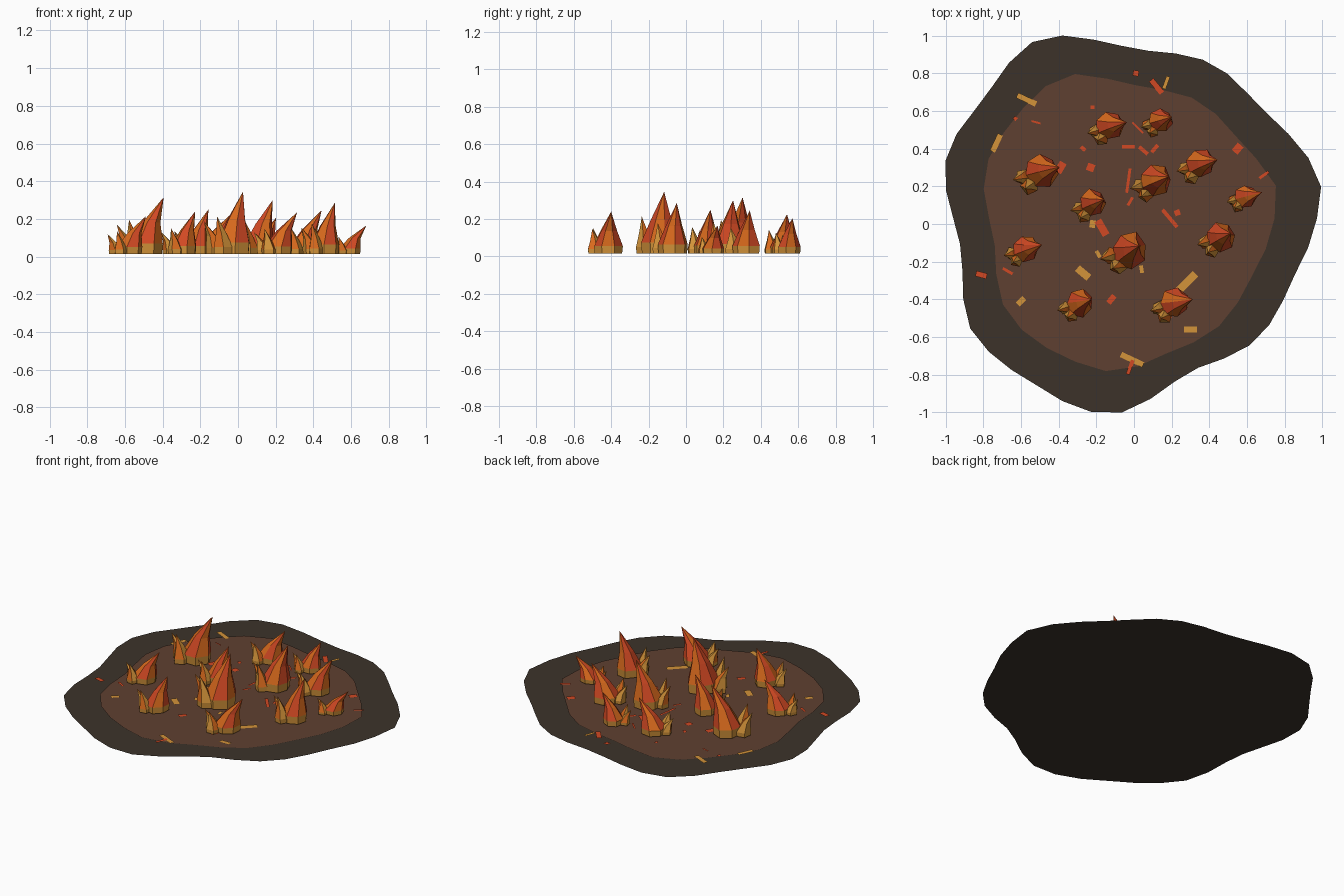
import bpy
import bmesh
import random
from math import cos, sin, pi, radians
from mathutils import Vector

random.seed(4)

default_cube = bpy.data.objects.get("Cube")
if default_cube:
    bpy.data.objects.remove(default_cube, do_unlink=True)


def make_material(name, red, green, blue):
    """Flat material from display colour values, converted to linear."""
    linear = [(channel / 255) ** 2.2 for channel in (red, green, blue)]
    material = bpy.data.materials.new(name)
    material.use_nodes = True
    material.diffuse_color = (*linear, 1)
    shader = material.node_tree.nodes["Principled BSDF"]
    shader.inputs["Base Color"].default_value = (*linear, 1)
    shader.inputs["Roughness"].default_value = 0.9
    return material


CHARRED = make_material("charred earth", 62, 54, 46)
SCORCHED = make_material("scorched brown", 95, 66, 52)
GOLD = make_material("flame gold", 210, 146, 60)
ORANGE = make_material("flame orange", 215, 105, 34)
RED = make_material("flame red", 208, 74, 40)


def add_object(name, bm, materials):
    mesh = bpy.data.meshes.new(name)
    bm.to_mesh(mesh)
    bm.free()
    for material in materials:
        mesh.materials.append(material)
    obj = bpy.data.objects.new(name, mesh)
    bpy.context.collection.objects.link(obj)
    return obj


def ground_patch(name, radii, height, material):
    """Flat irregular patch given by evenly spaced radii in hundredths."""
    bm = bmesh.new()
    corners = []
    for index, radius in enumerate(radii):
        angle = 2 * pi * index / len(radii)
        corners.append(bm.verts.new((-0.064 + radius / 100 * cos(angle),
                                     0.03 + radius / 100 * sin(angle),
                                     height)))
    bm.faces.new(corners)
    bmesh.ops.triangulate(bm, faces=bm.faces[:])
    add_object(name, bm, [material])


# Ground: charred rim below, scorched centre just above it
rim_radii = [103.5, 107, 104, 99, 95, 94, 95, 94.5, 92, 90,
             91.5, 96, 102, 105, 102, 98, 97, 98.5, 98.5, 94.5,
             89.5, 87, 89, 94.5, 99.5, 100, 99.5, 99.5, 102, 104,
             103, 97, 91, 89, 92, 95.5, 96.5, 96, 96.5, 100]
centre_radii = [81, 83.5, 78, 74.5, 74.5, 74, 71.5, 71, 74.5, 80.5,
                81, 78.5, 77.5, 77.5, 75, 70.5, 69, 73, 78, 79.5,
                79.5, 80, 81.5, 79, 75.5, 76, 77, 76, 75.5, 78]
ground_patch("charred_rim", rim_radii, 0.0, CHARRED)
ground_patch("scorched_centre", centre_radii, 0.005, SCORCHED)


def add_spike(bm, centre, radius, height, lean, sides, colours):
    """Faceted flame tongue: upright foot, leaning taper, pointed tip."""
    lean = Vector(lean)
    turn = random.uniform(0, pi)
    wobble = [random.uniform(0.9, 1.08) for _ in range(sides)]
    levels = [(0.0, 0.95, 0.0), (0.18, 1.0, 0.0), (0.55, 0.55, 0.3)]
    rings = []
    for rise, scale, shift in levels:
        ring = []
        for side in range(sides):
            angle = turn + 2 * pi * side / sides
            reach = radius * scale * wobble[side]
            spot = Vector(centre) + lean * shift
            ring.append(bm.verts.new((spot.x + reach * cos(angle),
                                      spot.y + reach * sin(angle),
                                      0.015 + rise * height)))
        rings.append(ring)
    point = Vector(centre) + lean
    tip = bm.verts.new((point.x, point.y, 0.015 + height))
    faces = [bm.faces.new(rings[0][::-1])]
    for side in range(sides):
        after = (side + 1) % sides
        colour = colours[side % len(colours)]
        for level, (low, high) in enumerate(zip(rings, rings[1:])):
            face = bm.faces.new((low[side], low[after],
                                 high[after], high[side]))
            face.material_index = 0 if level == 0 else colour
        top = bm.faces.new((rings[-1][side], rings[-1][after], tip))
        top.material_index = colour


def add_flame(name, x, y, radius, height, lean):
    """One tall tongue with two smaller tongues flaring off its side."""
    bm = bmesh.new()
    add_spike(bm, (x + radius * 0.15, y + radius * 0.12), radius * 0.88,
              height, (lean, 0.02), 7, (2, 1))
    for degrees, size, rise, flare in ((195, 0.46, 0.52, 0.55),
                                       (238, 0.48, 0.6, 0.25)):
        angle = radians(degrees)
        foot = (x + radius * 0.75 * cos(angle),
                y + radius * 0.75 * sin(angle))
        add_spike(bm, foot, radius * size, height * rise,
                  (-radius * flare, -radius * 0.15), 5, (0, 1))
    add_object(name, bm, [GOLD, ORANGE, RED])


# Flames: x, y, radius, height, lean of the tip
flames = [(-0.51, 0.27, 0.105, 0.3, 0.1), (-0.14, 0.51, 0.085, 0.21, 0.09),
          (0.13, 0.54, 0.075, 0.19, 0.06), (0.34, 0.31, 0.09, 0.23, 0.09),
          (0.1, 0.22, 0.095, 0.285, 0.07), (-0.23, 0.1, 0.085, 0.235, 0.06),
          (0.58, 0.14, 0.07, 0.15, 0.09), (0.45, -0.08, 0.09, 0.27, 0.05),
          (-0.04, -0.15, 0.11, 0.33, 0.05), (-0.59, -0.14, 0.08, 0.2, 0.09),
          (-0.3, -0.43, 0.085, 0.225, 0.06), (0.2, -0.43, 0.09, 0.22, 0.1)]
for number, flame in enumerate(flames, start=1):
    add_flame(f"flame_{number}", *flame)


def scatter_chips(name, chips, height, material):
    """Thin flat chips: x, y, length, width in hundredths, turn in degrees."""
    bm = bmesh.new()
    for x, y, length, width, turn in chips:
        along = Vector((cos(radians(turn)), sin(radians(turn)), 0))
        across = Vector((-along.y, along.x, 0))
        along *= length / 200
        across *= width / 200
        middle = Vector((x / 100, y / 100, height))
        corners = (middle - along - across, middle + along - across,
                   middle + along + across, middle - along + across)
        bm.faces.new([bm.verts.new(corner) for corner in corners])
    add_object(name, bm, [material])


# Glowing chips scattered over the ground
gold_chips = [(-57, 66, 11, 3, -25), (-73, 43, 10, 3, 65),
              (17, 75, 7, 2, 70), (-27, -26, 8, 4, -40),
              (-60, -41, 5, 3, 45), (28, -31, 13, 4, 45),
              (30, -56, 7, 3, 0), (-1, -72, 13, 3, -25),
              (-22, 0, 4, 3, 80), (-19, -16, 4, 2, -60),
              (4, -24, 4, 2, -80)]
red_chips = [(1, 80, 3, 3, 80), (12, 73, 9, 3, -50), (-22, 62, 2, 2, 0),
             (-63, 56, 2, 2, 50), (-52, 54, 5, 1, -15),
             (-39, 30, 6, 4, 60), (-27, 40, 3, 2, -40),
             (-23, 30, 4, 4, -20), (-3, 41, 7, 2, 0), (2, 51, 8, 1, -45),
             (5, 39, 6, 2, -40), (11, 40, 5, 2, 50), (-3, 23, 13, 1.5, 82),
             (-2, 12, 5, 1.5, 60), (19, 3, 12, 2, -50), (23, 6, 3, 3, 20),
             (55, 40, 5, 4, 50), (69, 26, 6, 1.5, 35),
             (-17, -2, 9, 4, -60), (-81, -27, 6, 3, -15),
             (-67, -25, 6, 1.5, -30), (-12, -40, 5, 3, 50),
             (-2, -76, 8, 2, 70), (18, -50, 4, 2, 40)]
scatter_chips("gold_chips", gold_chips, 0.009, GOLD)
scatter_chips("red_chips", red_chips, 0.011, RED)
